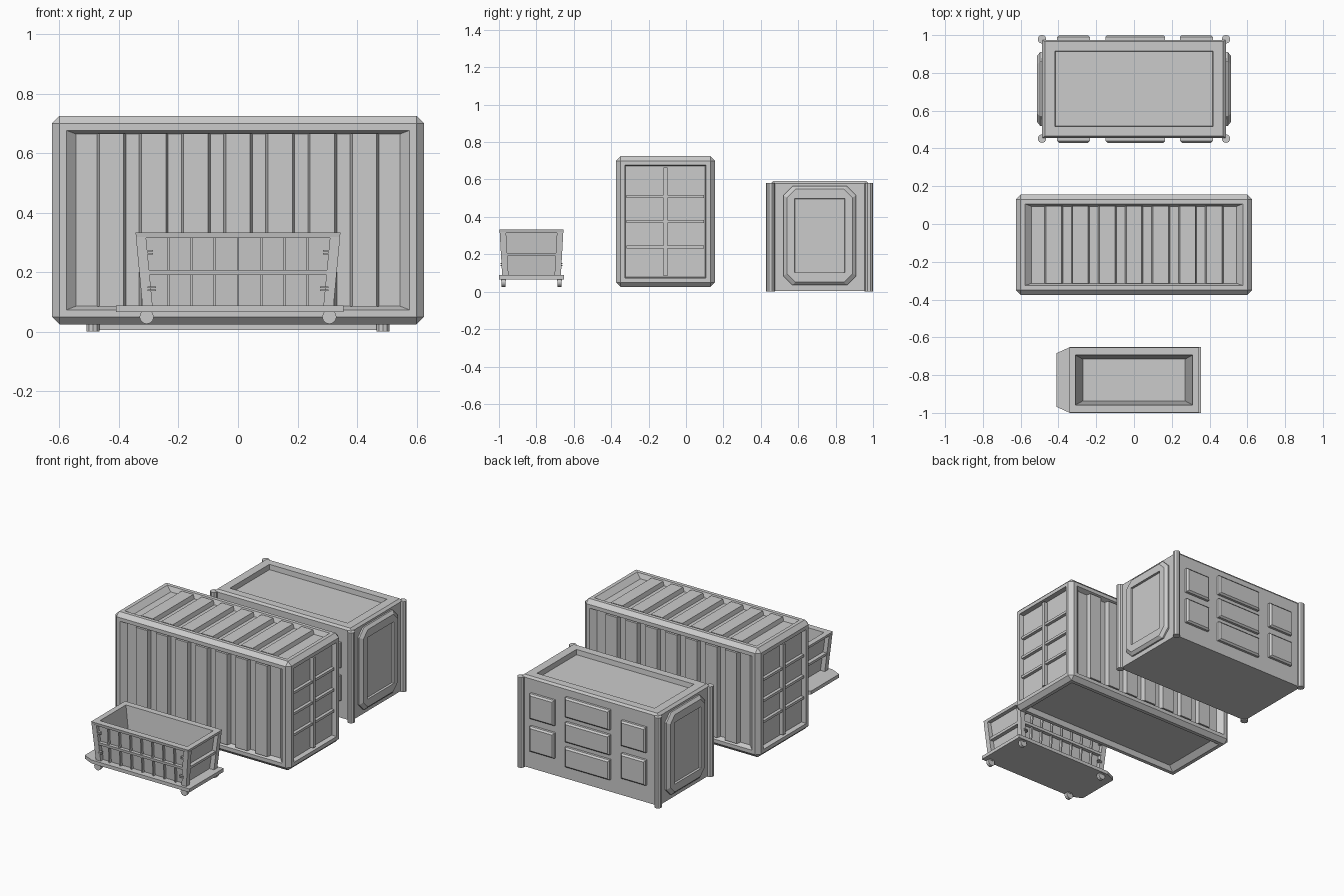
import bpy, bmesh
from mathutils import Matrix, Vector
from math import pi

if "Cube" in bpy.data.objects:
    bpy.data.objects.remove(bpy.data.objects["Cube"])


def finish(name, bm):
    bmesh.ops.recalc_face_normals(bm, faces=bm.faces)
    me = bpy.data.meshes.new(name)
    bm.to_mesh(me)
    bm.free()
    ob = bpy.data.objects.new(name, me)
    bpy.context.collection.objects.link(ob)
    return ob


def loop(axis, pos, cu, cv, hu, hv, ch=0):
    """Rectangle (or chamfered octagon) across an axis; u, v are the other two axes in order."""
    if ch:
        uv = [(hu, -hv + ch), (hu, hv - ch), (hu - ch, hv), (-hu + ch, hv),
              (-hu, hv - ch), (-hu, -hv + ch), (-hu + ch, -hv), (hu - ch, -hv)]
    else:
        uv = [(hu, -hv), (hu, hv), (-hu, hv), (-hu, -hv)]
    pts = []
    for u, v in uv:
        p = [cu + u, cv + v]
        p.insert(axis, pos)
        pts.append(p)
    return pts


def loft(name, loops):
    bm = bmesh.new()
    rings = [[bm.verts.new(p) for p in l] for l in loops]
    for a, b in zip(rings, rings[1:]):
        for i in range(len(a)):
            j = (i + 1) % len(a)
            bm.faces.new((a[i], a[j], b[j], b[i]))
    bm.faces.new(rings[0])
    bm.faces.new(rings[-1])
    return finish(name, bm)


def box(name, c, h):
    return loft(name, [loop(2, c[2] + s * h[2], c[0], c[1], h[0], h[1]) for s in (-1, 1)])


def cylinder(name, c, r, depth, segs, axis=2):
    bm = bmesh.new()
    m = Matrix.Translation(c) @ (Matrix.Rotation(pi / 2, 4, 'X') if axis == 1 else Matrix())
    bmesh.ops.create_cone(bm, cap_ends=True, segments=segs, radius1=r, radius2=r, depth=depth, matrix=m)
    return finish(name, bm)


# ---- Corrugated container: chamfered box with every face recessed
CY, CZ, HX, HY, HZ = -0.11, 0.375, 0.625, 0.265, 0.35
bm = bmesh.new()
bmesh.ops.create_cube(bm, size=2, matrix=Matrix.Translation((0, CY, CZ)) @ Matrix.Diagonal((HX, HY, HZ, 1)))
bmesh.ops.bevel(bm, geom=bm.edges[:], offset=0.025, segments=1, affect='EDGES')
bm.normal_update()
big = [f for f in bm.faces if max(abs(c) for c in f.normal) > 0.99 and f.calc_area() > 0.1]
bmesh.ops.inset_individual(bm, faces=big, thickness=0.033)
for f in big:
    end = abs(f.normal.x) > 0.9
    bmesh.ops.inset_individual(bm, faces=[f], thickness=0.006 if end else 0.018, depth=-0.03)
    if not end:
        for v in f.verts:
            v.co.x -= 0.02 * (1 if v.co.x > 0 else -1)
finish("container_shell", bm)

# Raised ribs on the long sides and the roof
for i in range(-3, 4):
    x = i * 0.1417
    for s in (-1, 1):
        loft("container_side_rib", [loop(1, CY + s * (HY - 0.031), x, CZ, 0.049, 0.291),
                                    loop(1, CY + s * (HY - 0.004), x, CZ, 0.041, 0.291)])
    loft("container_roof_rib", [loop(2, CZ + HZ - 0.031, x, CY, 0.049, 0.206),
                                loop(2, CZ + HZ - 0.004, x, CY, 0.041, 0.206)])

# Bars across both container ends
for s in (-1, 1):
    box("container_end_upright", (s * (HX - 0.018), CY, CZ), (0.014, 0.011, 0.29))
    for z in (0.24, 0.375, 0.51):
        box("container_end_bar", (s * (HX - 0.021), CY, z), (0.011, 0.207, 0.008))

# ---- Panelled crate: body with raised rim and recessed lid
BY = 0.715
loft("crate_body", [loop(2, 0.005, 0, BY, 0.487, 0.26), loop(2, 0.578, 0, BY, 0.487, 0.26),
                    loop(2, 0.592, 0, BY, 0.472, 0.25), loop(2, 0.592, 0, BY, 0.418, 0.2),
                    loop(2, 0.56, 0, BY, 0.415, 0.197)])
for sx in (-1, 1):
    for sy in (-1, 1):
        cylinder("crate_corner_post", (sx * 0.487, BY + sy * 0.263, 0.29), 0.023, 0.58, 10)
    # Octagonal end frame with sunken window
    loft("crate_end_frame", [loop(0, sx * 0.48, BY, 0.3, 0.195, 0.265, 0.05),
                             loop(0, sx * 0.497, BY, 0.3, 0.195, 0.265, 0.05),
                             loop(0, sx * 0.513, BY, 0.3, 0.175, 0.248, 0.045),
                             loop(0, sx * 0.513, BY, 0.3, 0.134, 0.198, 0.001),
                             loop(0, sx * 0.5, BY, 0.3, 0.132, 0.196, 0.001)])

# Raised panels on the crate's long sides: columns of two, three, two
for s in (-1, 1):
    for cx, hx, hz, zs in ((-0.32, 0.087, 0.081, (0.2, 0.41)), (0.33, 0.087, 0.081, (0.2, 0.41)),
                           (0.007, 0.158, 0.064, (0.15, 0.31, 0.47))):
        for z in zs:
            loft("crate_side_panel", [loop(1, BY + s * 0.255, cx, z, hx, hz),
                                      loop(1, BY + s * 0.275, cx, z, hx, hz),
                                      loop(1, BY + s * 0.285, cx, z, hx - 0.01, hz - 0.01)])

# ---- Wheeled tub: base plate with clipped left corners
TY = -0.826
plan = [(0.355, -0.174), (0.355, 0.174), (-0.34, 0.174), (-0.41, 0.142), (-0.41, -0.142), (-0.34, -0.174)]
loft("cart_base", [[(x, TY + y, z) for x, y in plan] for z in (0.066, 0.088)])

# Hollow tub with belt and rim
tub = [(0.088, 0.29, 0.13), (0.19, 0.302, 0.138), (0.19, 0.327, 0.16), (0.207, 0.329, 0.162),
       (0.207, 0.304, 0.14), (0.315, 0.316, 0.148), (0.315, 0.341, 0.169), (0.333, 0.345, 0.172),
       (0.333, 0.31, 0.132), (0.11, 0.27, 0.11)]
loft("cart_tub", [loop(2, z, 0, TY, hx, hy) for z, hx, hy in tub])

for sx in (-1, 1):
    for sy in (-1, 1):
        loft("cart_corner_post", [loop(2, 0.086, sx * 0.304, TY + sy * 0.14, 0.017, 0.017),
                                  loop(2, 0.318, sx * 0.326, TY + sy * 0.153, 0.017, 0.017)])
        cylinder("cart_wheel", (sx * 0.307, TY + sy * 0.15, 0.05), 0.024, 0.022, 12, axis=1)
        box("cart_wheel_mount", (sx * 0.307, TY + sy * 0.15, 0.066), (0.012, 0.014, 0.006))
        # Small tie-down hooks beside the posts
        for z, x in ((0.272, 0.3), (0.262, 0.3), (0.15, 0.29), (0.14, 0.29)):
            box("cart_hook", (sx * x, TY + sy * 0.158, z), (0.014, 0.008, 0.0025))

# Thin upright ribs along both tub sides
for i in range(-3, 4):
    for s in (-1, 1):
        loft("cart_side_rib", [loop(2, 0.086, i * 0.078, TY + s * 0.132, 0.004, 0.014),
                               loop(2, 0.318, i * 0.078, TY + s * 0.15, 0.004, 0.014)])
